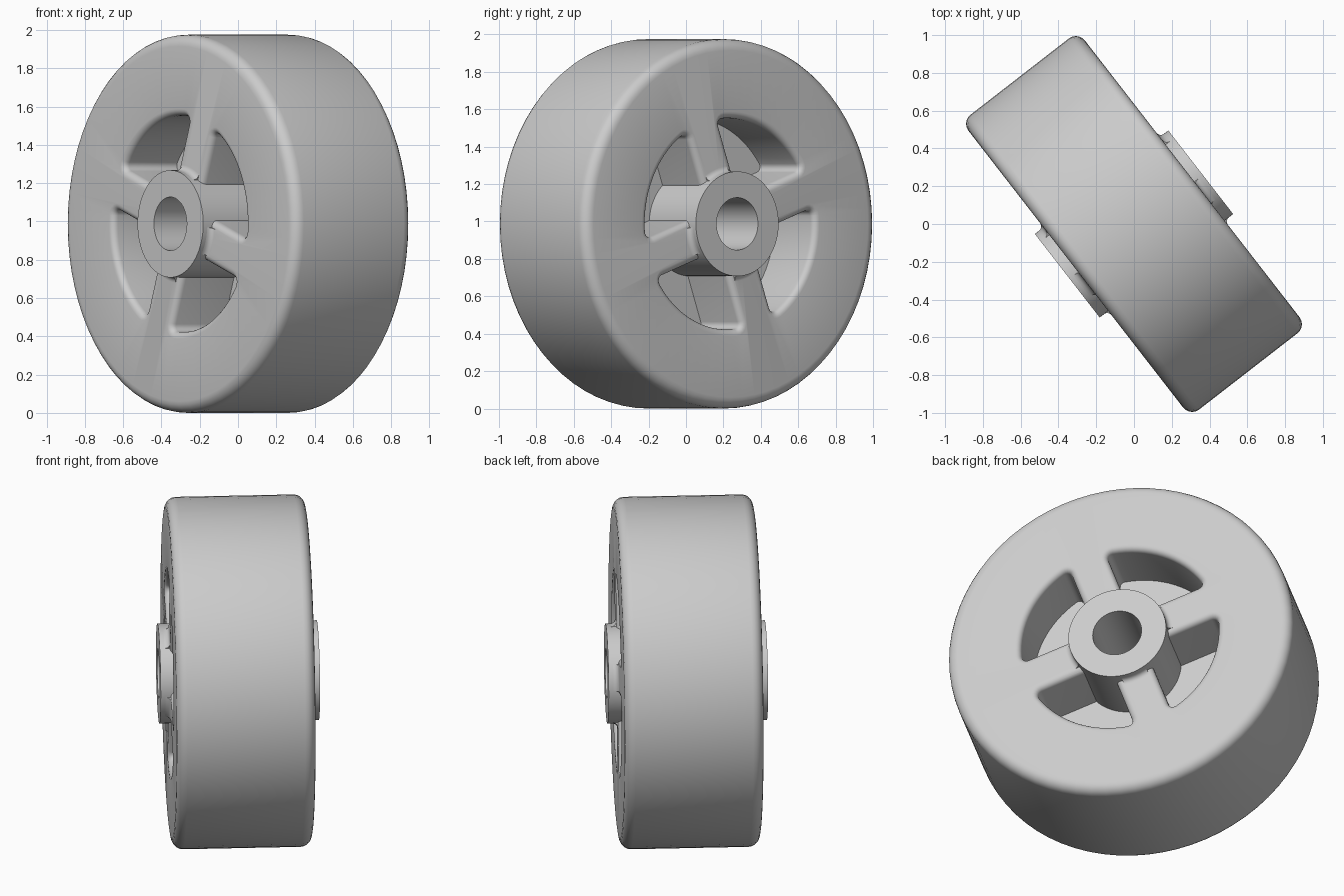
import bpy, bmesh
from math import sin, cos, pi, asin, atan2, sqrt, radians
from mathutils import Matrix, Vector

if "Cube" in bpy.data.objects:
    bpy.data.objects.remove(bpy.data.objects["Cube"], do_unlink=True)

RADIUS, HALF, EDGE = 0.9875, 0.39, 0.06      # wheel body
HUB, BORE, HUB_HALF = 0.28, 0.14, 0.447      # hub
POCKET, SPOKE, LIP, CORNER, WEB = 0.565, 0.11, 0.035, 0.03, 0.04
SEGMENTS = 72
STEPS = 5

grey = bpy.data.materials.new("light grey")
grey.use_nodes = True
colour = (0.6, 0.6, 0.6, 1)
grey.diffuse_color = colour
grey.node_tree.nodes["Principled BSDF"].inputs["Base Color"].default_value = colour

# Wheel axis lies level and turned away from the front
turn = radians(37.8)
across = Vector((sin(turn), -cos(turn), 0))
axis = Vector((-cos(turn), -sin(turn), 0))
placement = Matrix((across, (0, 0, 1), axis)).transposed().to_4x4()
placement.translation = (0, 0, RADIUS)


def make_object(name, bm):
    bmesh.ops.recalc_face_normals(bm, faces=bm.faces)
    mesh = bpy.data.meshes.new(name)
    bm.to_mesh(mesh)
    bm.free()
    mesh.materials.append(grey)
    obj = bpy.data.objects.new(name, mesh)
    bpy.context.collection.objects.link(obj)
    obj.matrix_world = placement
    return obj


def bridge(bm, first, second):
    n = len(first)
    for i in range(n):
        j = (i + 1) % n
        bm.faces.new((first[i], first[j], second[j], second[i]))


def lathe(name, half_profile):
    """Revolve a half profile, mirrored across the middle plane, into a closed ring."""
    profile = half_profile + [(r, -z) for r, z in reversed(half_profile)]
    bm = bmesh.new()
    rings = []
    for i in range(SEGMENTS):
        a = 2 * pi * i / SEGMENTS
        rings.append([bm.verts.new((r * cos(a), r * sin(a), z)) for r, z in profile])
    for i in range(SEGMENTS):
        bridge(bm, rings[i], rings[(i + 1) % SEGMENTS])
    return make_object(name, bm)


def quarter(start, end):
    return [start + (end - start) * i / STEPS for i in range(STEPS + 1)]


def pocket_outline(grow):
    """Quarter pocket between two spokes, with rounded outer corners."""
    w, c = SPOKE - grow, CORNER + grow
    cy = SPOKE + CORNER
    cx = sqrt((POCKET - CORNER) ** 2 - cy ** 2)
    tip = atan2(cy, cx)
    half = [(cx + c * cos(a), cy + c * sin(a)) for a in quarter(-pi / 2, tip)]
    n = 8
    for i in range(1, n):
        a = tip + (pi / 4 - tip) * i / n
        half.append(((POCKET + grow) * cos(a), (POCKET + grow) * sin(a)))
    middle = (POCKET + grow) * cos(pi / 4)
    return [(w, w)] + half + [(middle, middle)] + [(y, x) for x, y in reversed(half)]


# Wheel body: rounded rim and a small fillet rising to the hub
foot = 0.03
body_profile = [(0.2, HALF + foot), (HUB, HALF + foot)]
body_profile += [(HUB + foot * (1 - cos(a)), HALF + foot * (1 - sin(a))) for a in quarter(0, pi / 2)][1:]
body_profile += [(RADIUS - EDGE + EDGE * sin(a), HALF - EDGE + EDGE * cos(a)) for a in quarter(0, pi / 2)]
wheel_body = lathe("wheel_body", body_profile)

# Pockets on both sides, flared at the mouth to round the spoke edges
levels = [(WEB, 0)]
levels += [(HALF - LIP + LIP * sin(a), LIP * (1 - cos(a))) for a in quarter(0, pi / 2)]
levels += [(HALF + 0.1, LIP)]
bm = bmesh.new()
for side in (1, -1):
    for k in range(4):
        spin = Matrix.Rotation(radians(70.5) + k * pi / 2, 3, "Z")
        loops = [[bm.verts.new(spin @ Vector((x, y, side * z))) for x, y in pocket_outline(grow)]
                 for z, grow in levels]
        for low, high in zip(loops, loops[1:]):
            bridge(bm, low, high)
        bm.faces.new(loops[0])
        bm.faces.new(loops[-1])
cutter = make_object("pocket_cutter", bm)
cutter.hide_render = True

cut = wheel_body.modifiers.new("pockets", "BOOLEAN")
cut.operation = "DIFFERENCE"
cut.solver = "EXACT"
cut.object = cutter
bpy.context.view_layer.update()
graph = bpy.context.evaluated_depsgraph_get()
cut_mesh = bpy.data.meshes.new_from_object(wheel_body.evaluated_get(graph))
wheel_body.modifiers.clear()
wheel_body.data = cut_mesh
bpy.data.objects.remove(cutter, do_unlink=True)

# Hub sleeve with an axle bore
hub = lathe("hub", [(BORE, HUB_HALF), (HUB, HUB_HALF)])

for obj in (wheel_body, hub):
    obj.data.shade_smooth()
    obj.data.set_sharp_from_angle(angle=radians(32))
